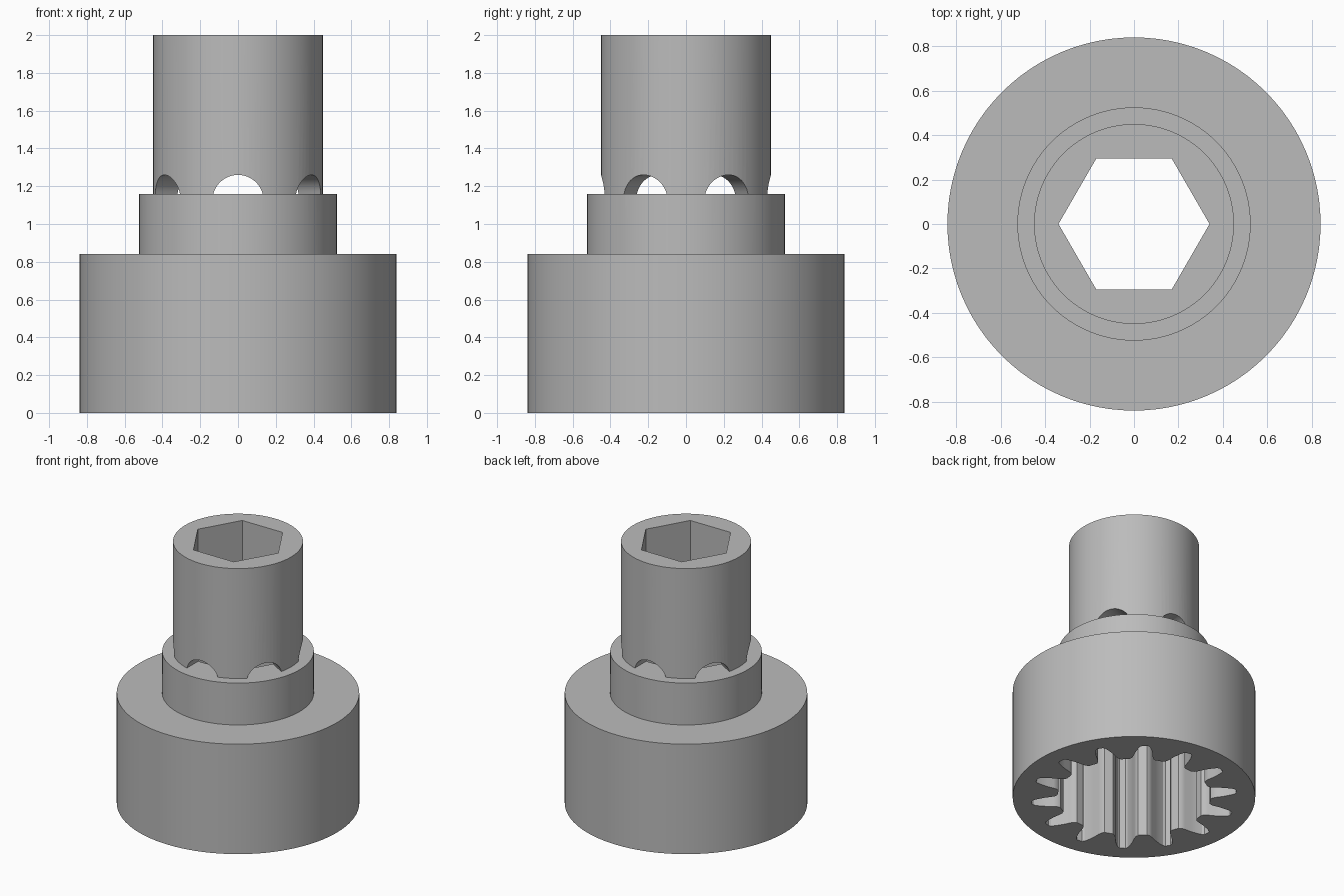
import bpy
import bmesh
from math import sin, cos, pi, radians, sqrt, asin

cube = bpy.data.objects.get("Cube")
if cube:
    bpy.data.objects.remove(cube)

GREY = (0.5, 0.5, 0.5, 1)
grey = bpy.data.materials.new("plain grey")
grey.use_nodes = True
grey.diffuse_color = GREY
grey.node_tree.nodes["Principled BSDF"].inputs["Base Color"].default_value = GREY


def add_object(name, bm):
    bmesh.ops.recalc_face_normals(bm, faces=bm.faces)
    mesh = bpy.data.meshes.new(name)
    bm.to_mesh(mesh)
    bm.free()
    obj = bpy.data.objects.new(name, mesh)
    bpy.context.collection.objects.link(obj)
    mesh.materials.append(grey)
    return obj


def prism(name, points, offset):
    """Extrude a closed outline of 3D points by an offset."""
    bm = bmesh.new()
    face = bm.faces.new([bm.verts.new(p) for p in points])
    moved = bmesh.ops.extrude_face_region(bm, geom=[face])
    verts = [v for v in moved["geom"] if isinstance(v, bmesh.types.BMVert)]
    bmesh.ops.translate(bm, vec=offset, verts=verts)
    return add_object(name, bm)


def lathe(name, profile, sides):
    """Closed solid of revolution; the caps are single flat faces."""
    bm = bmesh.new()
    rings = [[bm.verts.new((r * cos(2 * pi * i / sides), r * sin(2 * pi * i / sides), z))
              for i in range(sides)] for r, z in profile]
    for low, high in zip(rings, rings[1:]):
        for i in range(sides):
            j = (i + 1) % sides
            bm.faces.new((low[i], low[j], high[j], high[i]))
    bm.faces.new(rings[0])
    bm.faces.new(rings[-1])
    return add_object(name, bm)


def cut(body, cutter):
    mod = body.modifiers.new(cutter.name, "BOOLEAN")
    mod.operation = "DIFFERENCE"
    mod.solver = "EXACT"
    mod.object = cutter
    bpy.context.view_layer.objects.active = body
    bpy.ops.object.modifier_apply(modifier=mod.name)
    bpy.data.objects.remove(cutter)


BASE_TOP, COLLAR_TOP, TOP = 0.84, 1.16, 2.0

# Stepped body: wide base, collar and tube
body = lathe("socket_adapter",
             [(0.84, 0), (0.84, BASE_TOP), (0.525, BASE_TOP), (0.525, COLLAR_TOP),
              (0.45, COLLAR_TOP), (0.45, TOP)], 96)

# Hexagonal bore through the whole length
hexagon = [(0.34 * cos(k * pi / 3), 0.34 * sin(k * pi / 3), -0.1) for k in range(6)]
cut(body, prism("hex_bore", hexagon, (0, 0, TOP + 0.2)))

# Toothed socket in the underside: radius and half width along one groove
TEETH, SOCKET_DEPTH, TURN = 14, 0.74, radians(56.4)
groove = [(0.53, 0.088), (0.545, 0.074), (0.57, 0.067), (0.62, 0.06),
          (0.67, 0.046), (0.70, 0.034), (0.712, 0.02)]
outline = []
for k in range(TEETH):
    mid = TURN + 2 * pi * k / TEETH
    side = [(r, -w) for r, w in groove] + [(r, w) for r, w in reversed(groove)]
    for r, w in side:
        a = mid + asin(w / r)
        outline.append((r * cos(a), r * sin(a), -0.1))
cut(body, prism("toothed_socket", outline, (0, 0, SOCKET_DEPTH + 0.1)))

# Six arched side holes standing on the collar, cut as three cross bars
RADIUS, CENTRE = 0.135, 1.125
start = asin((COLLAR_TOP - CENTRE) / RADIUS)
STEPS = 24
for k in range(3):
    a = k * pi / 3
    arch = []
    for i in range(STEPS + 1):
        t = start + (pi - 2 * start) * i / STEPS
        u, z = RADIUS * cos(t), CENTRE + RADIUS * sin(t)
        arch.append((u * cos(a) + sin(a), u * sin(a) - cos(a), z))
    cut(body, prism("side_hole", arch, (-2 * sin(a), 2 * cos(a), 0)))

# Smooth round walls with crisp edges
bpy.ops.object.select_all(action="DESELECT")
body.select_set(True)
bpy.context.view_layer.objects.active = body
bpy.ops.object.shade_smooth_by_angle(angle=radians(25))
